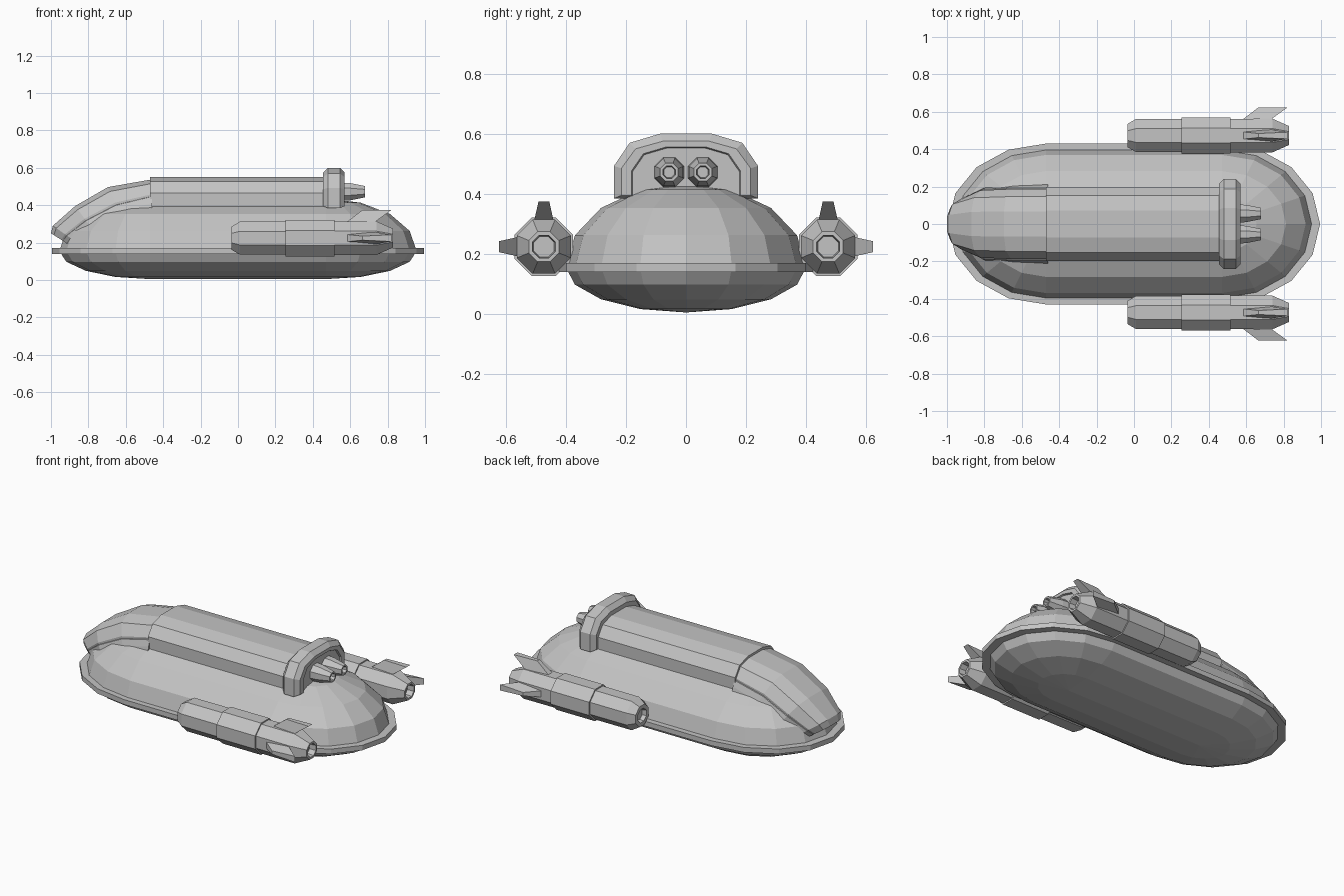
import bpy, bmesh
from math import sin, cos, pi, radians
from mathutils import Vector

cube = bpy.data.objects.get("Cube")
if cube:
    bpy.data.objects.remove(cube, do_unlink=True)

grey = bpy.data.materials.new("hull_grey")
grey.use_nodes = True
GREY = (0.55, 0.55, 0.55, 1)
grey.diffuse_color = GREY
grey.node_tree.nodes["Principled BSDF"].inputs["Base Color"].default_value = GREY


def loft(name, rings):
    """Skin a list of equal-length closed rings and cap both ends."""
    bm = bmesh.new()
    rows = [[bm.verts.new(p) for p in ring] for ring in rings]
    n = len(rows[0])
    for a, b in zip(rows, rows[1:]):
        for i in range(n):
            j = (i + 1) % n
            bm.faces.new((a[i], a[j], b[j], b[i]))
    bm.faces.new(rows[0])
    bm.faces.new(rows[-1])
    bmesh.ops.remove_doubles(bm, verts=bm.verts, dist=0.0005)
    bmesh.ops.recalc_face_normals(bm, faces=bm.faces)
    mesh = bpy.data.meshes.new(name)
    bm.to_mesh(mesh)
    bm.free()
    mesh.materials.append(grey)
    obj = bpy.data.objects.new(name, mesh)
    bpy.context.collection.objects.link(obj)
    return obj


def capsule(rx, ry, z, half=0.47):
    """Horizontal outline: two half ellipses joined by straight sides."""
    pts = []
    for side, start in ((1, -90), (-1, 90)):
        for k in range(9):
            a = radians(start + 22.5 * k)
            pts.append((side * half + rx * cos(a), ry * sin(a), z))
    return pts


def octagon_tube(name, y, z, stations):
    """Eight-sided body along x from (x, flat radius) stations."""
    rings = []
    for x, r in stations:
        c = r / cos(pi / 8)
        rings.append([(x, y + c * cos(pi / 8 + k * pi / 4),
                       z + c * sin(pi / 8 + k * pi / 4)) for k in range(8)])
    return loft(name, rings)


# Arch cross-section: (width fraction, height fraction)
HALF_ARCH = [(1, 0), (1, 0.5), (0.78, 0.86), (0.36, 1)]
ARCH = HALF_ARCH + [(-w, h) for w, h in reversed(HALF_ARCH)]


def arch(width, low, high, shape=ARCH):
    """Arch ring between a low and a high (x, z) point."""
    lo, hi = Vector((low[0], 0, low[1])), Vector((high[0], 0, high[1]))
    return [lo.lerp(hi, h) + Vector((0, w * width, 0)) for w, h in shape]


# Hull, flatter below the waist than above it
hull_rings = []
for k in range(-4, 5):
    a = radians(22.5 * k)
    depth = 0.28 if k > 0 else 0.15
    hull_rings.append(capsule(0.485 * cos(a), 0.4 * cos(a), 0.155 + depth * sin(a)))
loft("hull", hull_rings)

# Waist rim
loft("waist_rim", [capsule(0.525, 0.43, z) for z in (0.14, 0.17)])

# Spine along the top
loft("spine", [arch(0.197, (x, 0.38), (x, 0.55)) for x in (-0.47, 0.5)])

# Nose canopy curving down over the front of the hull
NOSE = [(0.187, (-0.46, 0.38), (-0.46, 0.538)),
        (0.187, (-0.62, 0.33), (-0.695, 0.497)),
        (0.18, (-0.77, 0.26), (-0.87, 0.396)),
        (0.135, (-0.86, 0.20), (-0.99, 0.290)),
        (0.105, (-0.89, 0.18), (-1.0, 0.250))]
loft("nose_canopy", [arch(*s) for s in NOSE])

# Flared skirt along the canopy base
HALF_SKIRT = [(1.14, 0), (1.10, 0.2), (1.03, 0.42), (0.9, 0.46)]
SKIRT = HALF_SKIRT + [(-w, h) for w, h in reversed(HALF_SKIRT)]
loft("canopy_skirt", [arch(*s, SKIRT) for s in NOSE])

# Collar at the rear of the spine, with a recessed end face
COLLAR = [(0.455, 0.215, 0.395, 0.575), (0.48, 0.24, 0.385, 0.6),
          (0.545, 0.24, 0.385, 0.6), (0.57, 0.215, 0.395, 0.575),
          (0.57, 0.182, 0.395, 0.556), (0.56, 0.178, 0.395, 0.552)]
loft("rear_collar", [arch(w, (x, lo), (x, hi)) for x, w, lo, hi in COLLAR])

for side, label in ((1, "left"), (-1, "right")):
    # Twin thrusters in the collar
    octagon_tube(label + "_thruster", side * 0.056, 0.472,
                 [(0.54, 0.05), (0.6, 0.046), (0.68, 0.03), (0.68, 0.021), (0.64, 0.018)])

    # Side engine pod with recessed ends, and its sleeve
    py, pz = side * 0.473, 0.224
    octagon_tube(label + "_pod", py, pz,
                 [(-0.01, 0.035), (-0.035, 0.04), (-0.035, 0.062), (0.01, 0.088),
                  (0.74, 0.09), (0.83, 0.05), (0.83, 0.038), (0.79, 0.034)])
    octagon_tube(label + "_pod_sleeve", py, pz, [(0.255, 0.097), (0.515, 0.097)])

    # Swept tail fins, one upward and one outward: (radius, front, back, half thickness)
    centre = Vector((0, py, pz))
    up, out = Vector((0, 0, 1)), Vector((0, side, 0))
    for fin, rise, across in (("upper", up, out), ("outer", out, up)):
        rings = []
        for r, front, back, t in ((0.07, 0.56, 0.71, 0.036), (0.15, 0.665, 0.82, 0.018)):
            base = centre + rise * r
            rings.append([base + Vector((x, 0, 0)) + across * s
                          for x, s in ((front, -t * 0.6), (back, -t), (back, t), (front, t * 0.6))])
        loft(label + "_" + fin + "_fin", rings)
